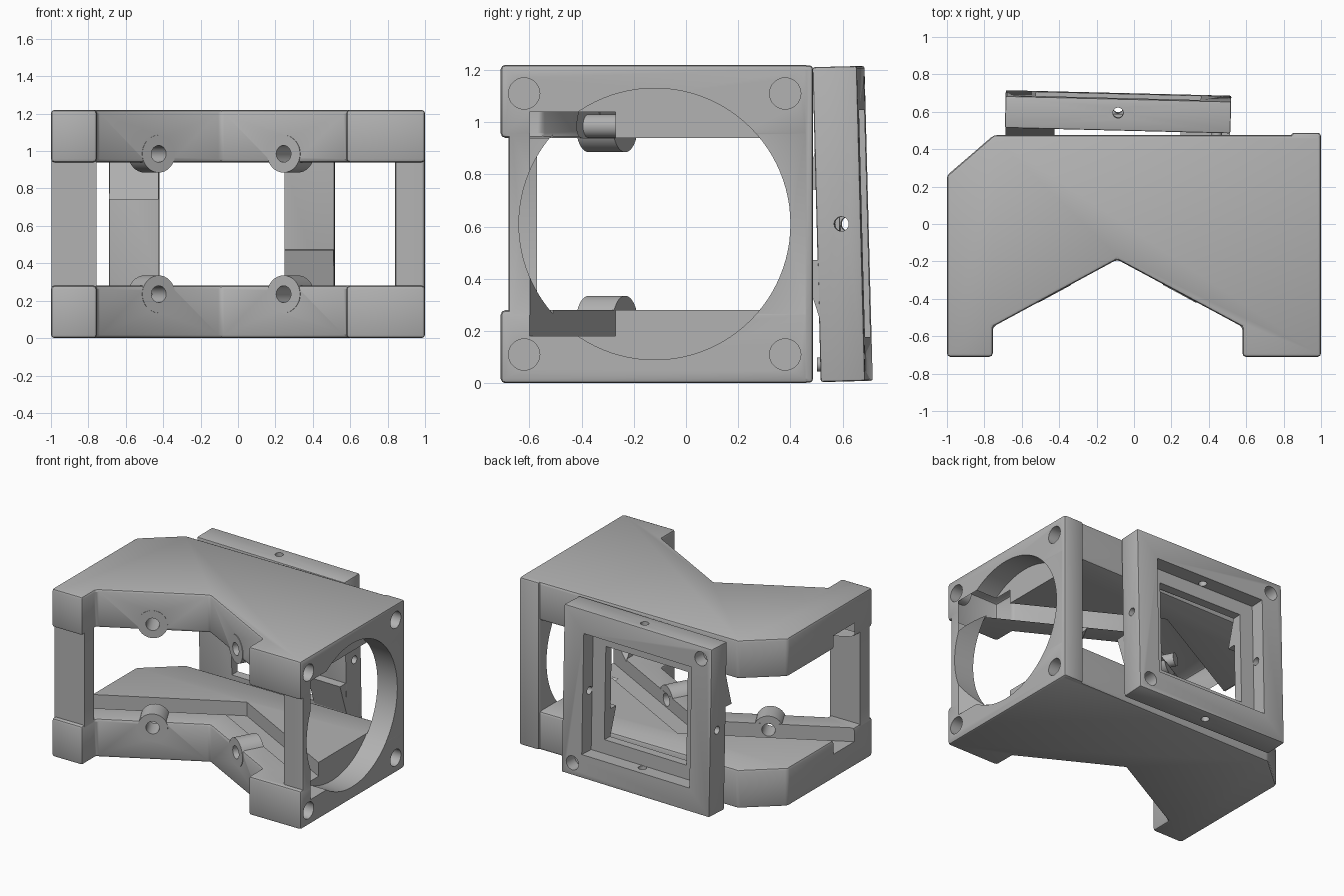
import bpy, bmesh, math
from mathutils import Vector, Matrix

cube = bpy.data.objects.get("Cube")
if cube:
    bpy.data.objects.remove(cube, do_unlink=True)

grey = bpy.data.materials.new("plain_grey")
grey.use_nodes = True
grey.diffuse_color = (0.45, 0.45, 0.45, 1)
grey.node_tree.nodes["Principled BSDF"].inputs["Base Color"].default_value = (0.45, 0.45, 0.45, 1)

MID = 0.61          # mid height of the body
APEX = -0.09        # x of the front notch
SLOPE = 0.54        # slope of the notch sides


def finish(name, bm, bevel=0):
    if bevel:
        bmesh.ops.bevel(bm, geom=bm.edges[:], offset=bevel, segments=2,
                        profile=0.5, affect='EDGES', clamp_overlap=True)
    bmesh.ops.recalc_face_normals(bm, faces=bm.faces[:])
    mesh = bpy.data.meshes.new(name)
    bm.to_mesh(mesh)
    bm.free()
    mesh.materials.append(grey)
    ob = bpy.data.objects.new(name, mesh)
    bpy.context.collection.objects.link(ob)
    return ob


def prism(name, points, low, high, axis='z', bevel=0):
    """Extrude a flat outline along z (x, y points) or x (y, z points)."""
    place = (lambda a, b, c: (a, b, c)) if axis == 'z' else (lambda a, b, c: (c, a, b))
    bm = bmesh.new()
    face = bm.faces.new([bm.verts.new(place(a, b, low)) for a, b in points])
    grown = bmesh.ops.extrude_face_region(bm, geom=[face])
    shift = Vector(place(0, 0, high - low))
    bmesh.ops.translate(bm, vec=shift, verts=[v for v in grown['geom'] if isinstance(v, bmesh.types.BMVert)])
    return finish(name, bm, bevel)


def box(name, x, y, z, bevel=0):
    corners = [(x[0], y[0]), (x[1], y[0]), (x[1], y[1]), (x[0], y[1])]
    return prism(name, corners, z[0], z[1], bevel=bevel)


def rod(name, start, end, radius, sides=32):
    start, end = Vector(start), Vector(end)
    way = end - start
    turn = way.to_track_quat('Z', 'Y').to_matrix().to_4x4()
    bm = bmesh.new()
    bmesh.ops.create_cone(bm, cap_ends=True, segments=sides, radius1=radius, radius2=radius,
                          depth=way.length, matrix=Matrix.Translation((start + end) / 2) @ turn)
    return finish(name, bm)


def combine(target, tool, operation='DIFFERENCE'):
    mod = target.modifiers.new("join", 'BOOLEAN')
    mod.object, mod.operation, mod.solver = tool, operation, 'EXACT'
    bpy.context.view_layer.objects.active = target
    bpy.ops.object.modifier_apply(modifier=mod.name)
    bpy.data.objects.remove(tool, do_unlink=True)


def smooth(ob):
    bpy.ops.object.select_all(action='DESELECT')
    ob.select_set(True)
    bpy.context.view_layer.objects.active = ob
    bpy.ops.object.shade_smooth_by_angle(angle=math.radians(35))


# Body: two notched slabs
outline = [(-1, -0.71), (-0.755, -0.71), (-0.755, -0.55), (APEX, -0.19), (0.58, -0.55),
           (0.58, -0.71), (1, -0.71), (1, 0.475), (-0.75, 0.475), (-1, 0.26)]
body = prism("body", outline, 0, 0.28, bevel=0.018)
combine(body, prism("upper_slab", outline, 0.94, 1.22, bevel=0.018), 'UNION')

# Side plate and corner column
combine(body, box("side_plate", (0.84, 0.999), (-0.68, 0.487), (0.002, 1.218), 0.015), 'UNION')
combine(body, box("column", (-0.998, -0.757), (-0.68, -0.57), (0.1, 1.12)), 'UNION')

# Large round opening in the side plate
combine(body, rod("bore", (0.835, -0.12, MID), (1.2, -0.12, MID), 0.52, 96))


# V-shaped slot behind the notch
def slot_line(x, back):
    return (x, -0.01 + back - SLOPE * abs(x - APEX))


slot = [slot_line(x, 0) for x in (-1.2, APEX, 1.2)] + [slot_line(x, 0.24) for x in (1.2, APEX, -1.2)]
combine(body, prism("slot", slot, 0.18, 1.04))

# Screw bosses with holes on the notch sides
for side in (-1, 1):
    inward = Vector((side * SLOPE, 1, 0)).normalized()
    for z in (0.235, 2 * MID - 0.235):
        front = Vector((APEX + side * 0.335, -0.19 - 0.335 * SLOPE, z))
        combine(body, rod("boss", front - inward * 0.003, front + inward * 0.157, 0.1), 'UNION')
        combine(body, rod("hole", front - inward * 0.1, front + inward * 0.2, 0.045, 24))

# Round pockets in the plate corners
for y in (-0.62, 0.38):
    for z in (0.11, 1.11):
        combine(body, rod("pocket", (0.92, y, z), (1.1, y, z), 0.06))
smooth(body)

# Rear frame, built around its own centre and then tilted
HALF, DEEP = 0.603, 0.085
frame = box("rear_frame", (-HALF, HALF), (-DEEP, DEEP), (-HALF, HALF), 0.008)
combine(frame, box("recess", (-0.44, 0.44), (-0.02, 0.2), (-0.435, 0.435)))
combine(frame, box("opening", (-0.335, 0.335), (-0.2, 0.2), (-0.335, 0.335)))
combine(frame, rod("cross_hole", (-1, 0.01, 0), (1, 0.01, 0), 0.028, 24))
combine(frame, rod("tall_hole", (0, 0.01, -1), (0, 0.01, 1), 0.028, 24))
for s in (-1, 1):
    combine(frame, rod("corner_hole", (s * 0.515, -0.01, -s * 0.515), (s * 0.515, 0.2, -s * 0.515), 0.05))

# Catches and pegs on the front of the frame
parts = [frame]
for s, word in ((1, "lower"), (-1, "upper")):
    catch = [(-DEEP + 0.005, -s * 0.37), (-DEEP - 0.065, -s * 0.135), (-DEEP + 0.005, -s * 0.135)]
    parts.append(prism(word + "_catch", catch, *sorted((s * 0.337, s * 0.6)), axis='x'))
    parts.append(rod(word + "_peg", (-s * 0.53, -DEEP - 0.04, -s * 0.535),
                     (-s * 0.53, -DEEP + 0.02, -s * 0.535), 0.027, 20))
tilt = (Matrix.Translation((-0.085, 0.6, MID)) @ Matrix.Rotation(math.radians(-1.4), 4, 'Z')
        @ Matrix.Rotation(math.radians(1.5), 4, 'X'))
for part in parts:
    part.data.transform(tilt)
    smooth(part)
